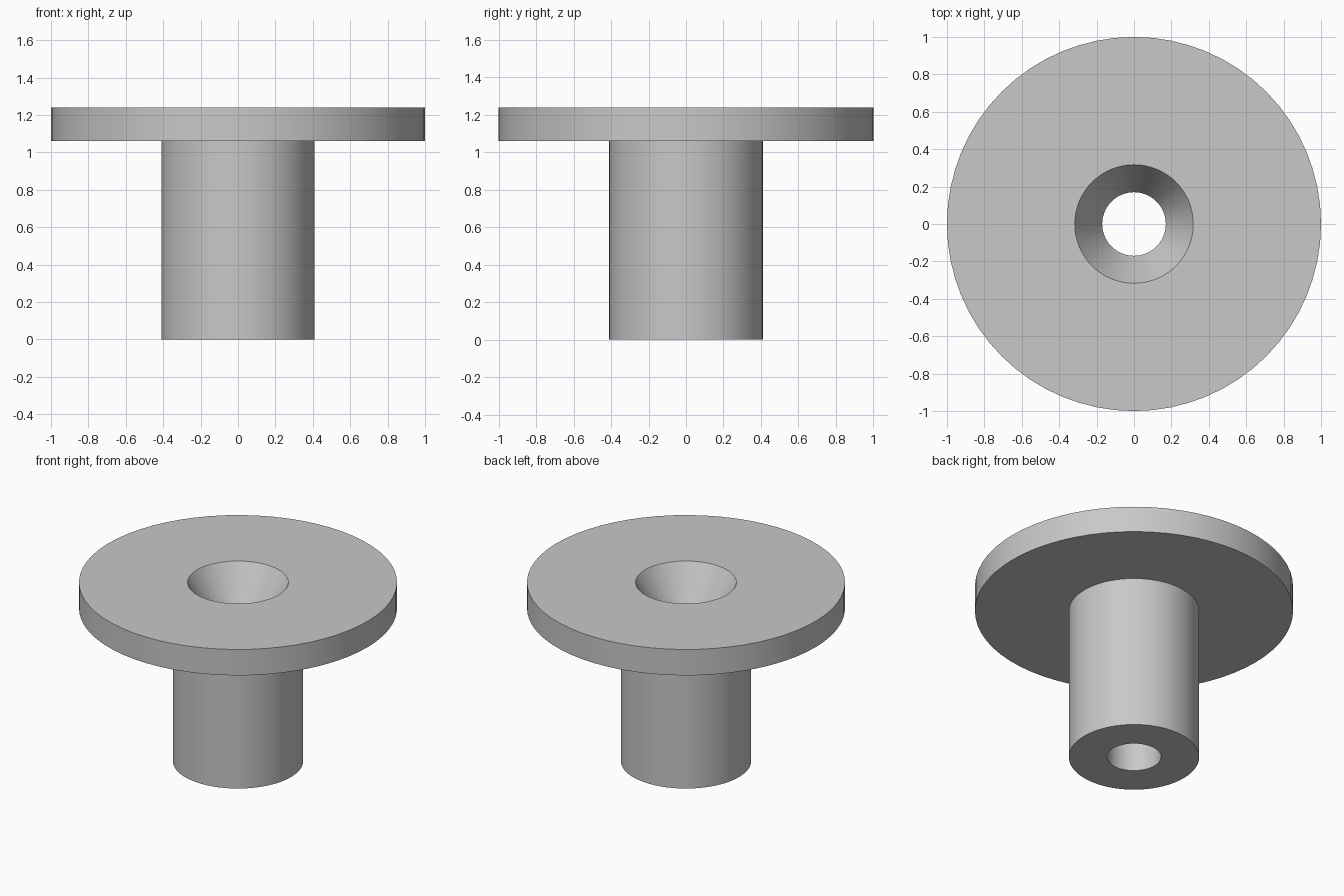
import bpy
import bmesh
from math import radians, tau
from mathutils import Vector

if "Cube" in bpy.data.objects:
    bpy.data.objects.remove(bpy.data.objects["Cube"])

SEGMENTS = 64
HEIGHT = 1.24
FLANGE_BOTTOM = 1.06
FLANGE_R, SHAFT_R = 1.0, 0.41
BORE_R, SINK_R, SINK_DEPTH = 0.17, 0.317, 0.25

# Material
steel = bpy.data.materials.new("grey_steel")
steel.use_nodes = True
colour = (0.58, 0.58, 0.58, 1)
steel.diffuse_color = colour
steel.node_tree.nodes["Principled BSDF"].inputs["Base Color"].default_value = colour


def lathe(name, profile, material):
    """Turn a closed (radius, z) profile around the z axis."""
    bm = bmesh.new()
    verts = [bm.verts.new((r, 0, z)) for r, z in profile]
    edges = [bm.edges.new((v, verts[i - 1])) for i, v in enumerate(verts)]
    bmesh.ops.spin(bm, geom=verts + edges, cent=(0, 0, 0), axis=Vector((0, 0, 1)),
                   angle=tau, steps=SEGMENTS)
    bmesh.ops.remove_doubles(bm, verts=bm.verts, dist=0.0001)
    bmesh.ops.recalc_face_normals(bm, faces=bm.faces)
    mesh = bpy.data.meshes.new(name)
    bm.to_mesh(mesh)
    bm.free()
    mesh.materials.append(material)
    obj = bpy.data.objects.new(name, mesh)
    bpy.context.collection.objects.link(obj)
    bpy.ops.object.select_all(action='DESELECT')
    obj.select_set(True)
    bpy.context.view_layer.objects.active = obj
    bpy.ops.object.shade_smooth_by_angle(angle=radians(25))
    return obj


# Flanged sleeve: shaft, wide disc, countersink and through bore
lathe("flanged_sleeve", [
    (BORE_R, 0),
    (SHAFT_R, 0),
    (SHAFT_R, FLANGE_BOTTOM),
    (FLANGE_R, FLANGE_BOTTOM),
    (FLANGE_R, HEIGHT),
    (SINK_R, HEIGHT),
    (BORE_R, HEIGHT - SINK_DEPTH),
], steel)
